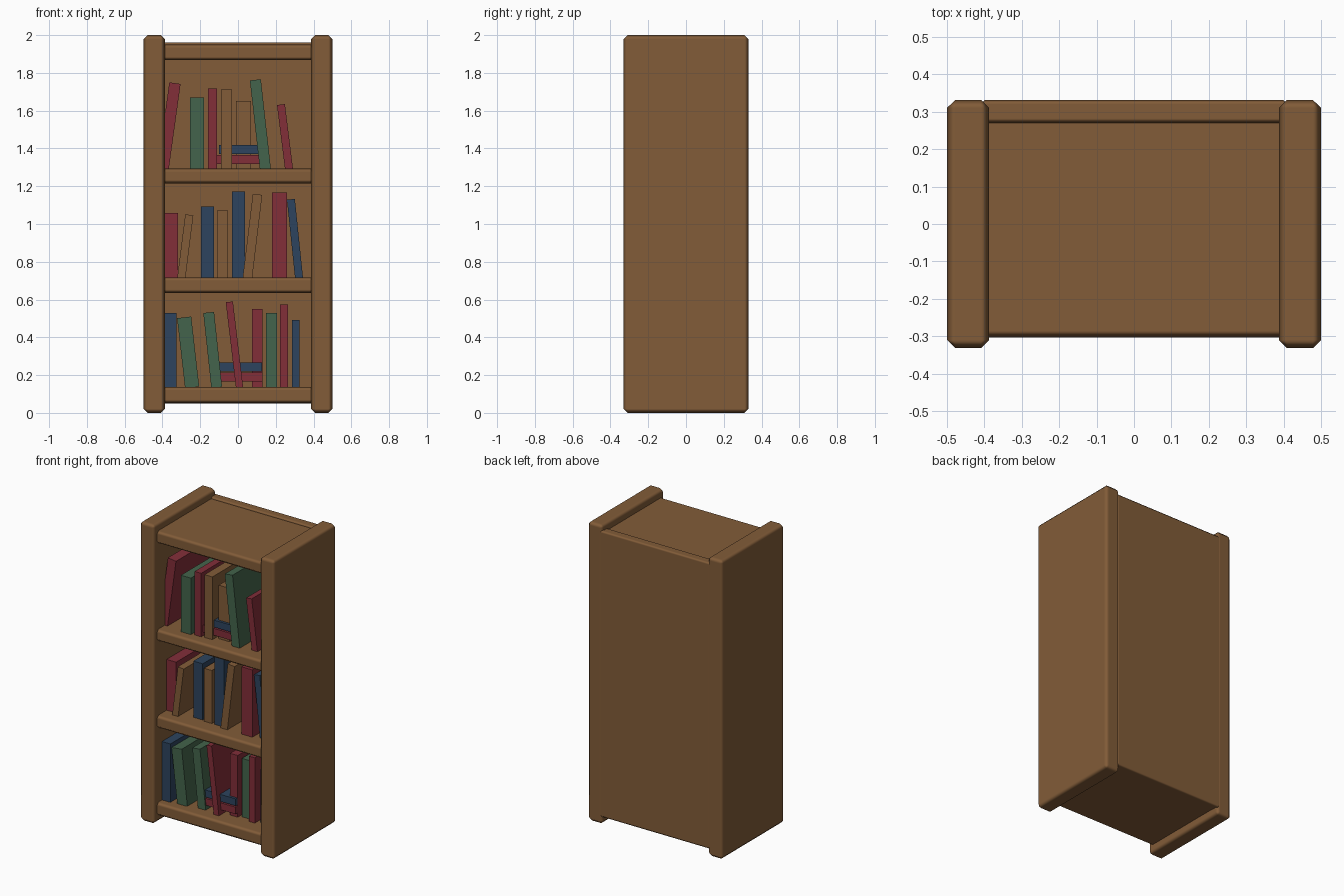
import bpy, math
from mathutils import Matrix, Vector

if "Cube" in bpy.data.objects:
    bpy.data.objects.remove(bpy.data.objects["Cube"])


def material(name, rgb):
    m = bpy.data.materials.new(name)
    lin = [(c / 255 / 12.92) if c < 10 else ((c / 255 + 0.055) / 1.055) ** 2.4 for c in rgb]
    m.diffuse_color = (*lin, 1)
    m.use_nodes = True
    m.node_tree.nodes["Principled BSDF"].inputs["Base Color"].default_value = m.diffuse_color
    return m


WOOD = material("brown_wood", (130, 92, 56))
RED = material("burgundy", (130, 46, 57))
GREEN = material("dark_green", (68, 100, 76))
BLUE = material("navy_blue", (45, 68, 94))


def box(name, lo, hi, mat, bevel=0.0):
    """Axis-aligned box between two corners, optionally with soft chamfered edges."""
    bpy.ops.mesh.primitive_cube_add(size=1)
    ob = bpy.context.object
    ob.name = name
    lo, hi = Vector(lo), Vector(hi)
    ob.data.transform(Matrix.Translation((lo + hi) / 2) @ Matrix.Diagonal((*(hi - lo), 1)))
    ob.data.materials.append(mat)
    if bevel:
        bpy.ops.object.shade_smooth()
        mod = ob.modifiers.new("soft_edges", "BEVEL")
        mod.width, mod.segments = bevel, 1
        mod.limit_method = "ANGLE"
        mod.harden_normals = True
    return ob


def book(name, x, z, w, h, lean, front, mat):
    """Upright book standing at x on height z, leaning by degrees towards +x."""
    ob = box(name, (-w / 2, front, 0), (w / 2, front + 0.42, h), mat)
    ob.location = (x, 0, z)
    ob.rotation_euler.y = math.radians(lean)


# Side panels
for side, s in (("left", -1), ("right", 1)):
    x0, x1 = sorted((s * 0.387, s * 0.5))
    box(side + "_side_panel", (x0, -0.332, 0), (x1, 0.332, 2), WOOD, 0.022)

# Back panel, flush with the rear of the sides
box("back_panel", (-0.41, 0.27, 0.05), (0.41, 0.332, 1.962), WOOD, 0.012)

# Four boards: bottom, two shelves, top
for name, z0, z1 in (("bottom_board", 0.052, 0.138), ("lower_shelf", 0.635, 0.718),
                     ("upper_shelf", 1.215, 1.293), ("top_board", 1.867, 1.95)):
    box(name, (-0.41, -0.303, z0), (0.41, 0.30, z1), WOOD, 0.018)

# Upright books per shelf: centre x, width, height, lean, front y, colour
ROWS = {
    "top": (1.29, [
        (-0.397, 0.060, 0.460, 7.9, -0.22, RED),
        (-0.217, 0.074, 0.380, 0, -0.24, GREEN),
        (-0.135, 0.048, 0.427, 0, -0.23, RED),
        (-0.061, 0.058, 0.422, 0, -0.225, WOOD),
        (0.030, 0.079, 0.360, 0, -0.19, WOOD),
        (0.145, 0.058, 0.476, -6.4, -0.23, GREEN),
        (0.270, 0.042, 0.345, -7.1, -0.21, RED)]),
    "middle": (0.715, [
        (-0.352, 0.070, 0.342, 0, -0.20, RED),
        (-0.300, 0.043, 0.336, 7.2, -0.235, WOOD),
        (-0.162, 0.069, 0.378, 0, -0.19, BLUE),
        (-0.082, 0.057, 0.357, 0, -0.20, WOOD),
        (0.002, 0.069, 0.458, 0, -0.20, BLUE),
        (0.050, 0.050, 0.445, 6.9, -0.22, WOOD),
        (0.220, 0.080, 0.452, 0, -0.22, RED),
        (0.323, 0.042, 0.418, -5.9, -0.20, BLUE)]),
    "bottom": (0.136, [
        (-0.356, 0.062, 0.392, 0, -0.25, BLUE),
        (-0.243, 0.075, 0.372, -6.5, -0.24, GREEN),
        (-0.113, 0.057, 0.398, -6.1, -0.22, GREEN),
        (0.008, 0.038, 0.455, -6.8, -0.24, RED),
        (0.103, 0.056, 0.414, 0, -0.19, RED),
        (0.177, 0.058, 0.392, 0, -0.17, GREEN),
        (0.243, 0.042, 0.438, 0, -0.20, RED),
        (0.305, 0.039, 0.356, 0, -0.17, BLUE)]),
}
for row, (z, books) in ROWS.items():
    for i, (x, w, h, lean, front, mat) in enumerate(books, 1):
        book(f"{row}_book_{i}", x, z, w, h, lean, front, mat)

# Two lying books on the top and bottom shelves
for row, z in (("top", 1.318), ("bottom", 0.167)):
    box(row + "_lying_book_lower", (-0.11, -0.212, z), (0.13, 0.10, z + 0.046), RED)
    box(row + "_lying_book_upper", (-0.10, -0.207, z + 0.052), (0.128, 0.09, z + 0.099), BLUE)
